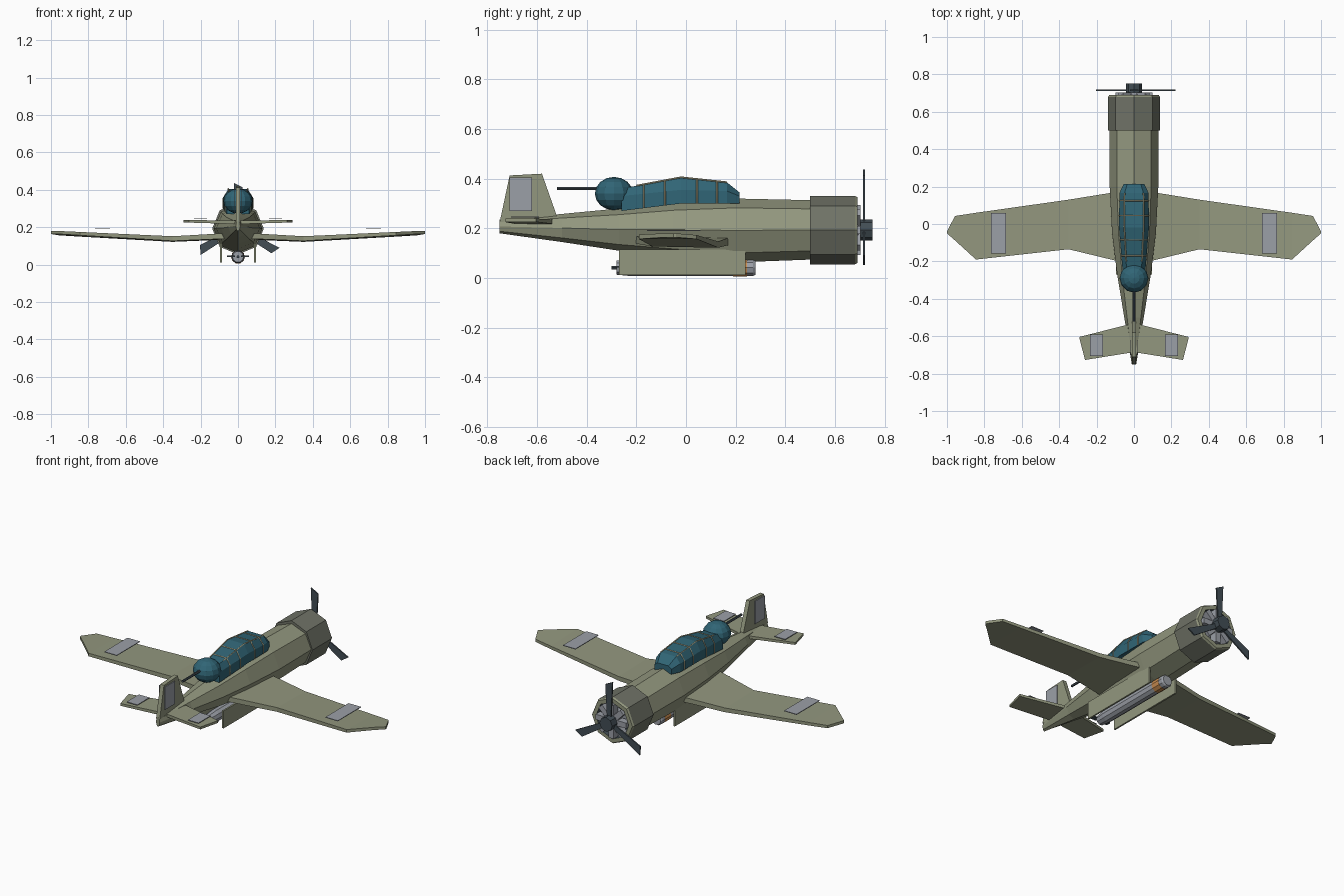
import bpy, bmesh
from math import sin, cos, pi, radians

cube = bpy.data.objects.get("Cube")
if cube:
    bpy.data.objects.remove(cube)


def material(name, rgb):
    m = bpy.data.materials.new(name)
    m.use_nodes = True
    m.diffuse_color = (*rgb, 1)
    m.node_tree.nodes["Principled BSDF"].inputs["Base Color"].default_value = (*rgb, 1)
    return m


OLIVE = material("olive paint", (0.29, 0.31, 0.21))
COWL = material("dark cowl", (0.16, 0.17, 0.135))
GLASS = material("teal glass", (0.03, 0.13, 0.18))
FRAME = material("tan frame", (0.45, 0.42, 0.27))
SLATE = material("dark slate", (0.055, 0.075, 0.09))
GREY = material("pale grey", (0.33, 0.35, 0.39))
ORANGE = material("orange band", (0.60, 0.27, 0.08))


def build(name, verts, faces, *mats, mirror=False):
    mesh = bpy.data.meshes.new(name)
    mesh.from_pydata(verts, [], faces)
    bm = bmesh.new()
    bm.from_mesh(mesh)
    bmesh.ops.recalc_face_normals(bm, faces=bm.faces)
    bm.to_mesh(mesh)
    bm.free()
    for m in mats:
        mesh.materials.append(m)
    ob = bpy.data.objects.new(name, mesh)
    bpy.context.collection.objects.link(ob)
    if mirror:
        ob.modifiers.new("Mirror", "MIRROR")
    return ob


def loft(name, rings, *mats, mirror=False):
    """Skin a row of equal rings and cap both ends."""
    n = len(rings[0])
    verts = [v for r in rings for v in r]
    faces = [(i * n + j, i * n + (j + 1) % n, (i + 1) * n + (j + 1) % n, (i + 1) * n + j)
             for i in range(len(rings) - 1) for j in range(n)]
    faces += [tuple(range(n)), tuple(range(len(verts) - n, len(verts)))]
    return build(name, verts, faces, *mats, mirror=mirror)


def ring(y, rx, rz, zc, n=8):
    return [(rx * cos(2 * pi * k / n), y, zc + rz * sin(2 * pi * k / n)) for k in range(n)]


def turned(name, profile, zc, mat, n=8):
    return loft(name, [ring(y, r, r, zc, n) for y, r in profile], mat)


def prism(name, poly, axis, lo, hi, mat, mirror=False):
    """Extrude a flat outline along one axis."""
    def place(p, t):
        v = list(p)
        v.insert(axis, t)
        return tuple(v)
    return loft(name, [[place(p, lo) for p in poly], [place(p, hi) for p in poly]],
                mat, mirror=mirror)


def rect(a0, a1, b0, b1):
    return [(a0, b0), (a1, b0), (a1, b1), (a0, b1)]


# Fuselage: y, bottom, top, half width
body = [(-0.75, 0.18, 0.235, 0.012), (-0.5, 0.145, 0.258, 0.052), (-0.27, 0.11, 0.28, 0.09),
        (-0.05, 0.085, 0.305, 0.117), (0.2, 0.063, 0.32, 0.13), (0.52, 0.075, 0.313, 0.13)]
loft("fuselage", [ring(y, w, (t - b) / 2, (t + b) / 2) for y, b, t, w in body], OLIVE)

# Hollow cowl with pale lip and dark interior
AXIS = 0.193
cowl = loft("engine_cowl", [ring(y, r, r, AXIS) for y, r in
            [(0.5, 0.138), (0.68, 0.138), (0.69, 0.132), (0.69, 0.108), (0.63, 0.108)]],
            COWL, OLIVE, SLATE)
for f in cowl.data.polygons:
    if f.center.y > 0.683:
        f.material_index = 1
    elif f.center.y > 0.62:
        f.material_index = 2

# Radial engine, spinner and propeller
turned("crankcase", [(0.62, 0.055), (0.695, 0.05)], AXIS, GREY)


def spun(poly, angle):
    c, s = cos(angle), sin(angle)
    return [(x * c - z * s, AXIS + x * s + z * c) for x, z in poly]


for k in range(8):
    prism(f"engine_cylinder_{k + 1}", spun(rect(-0.016, 0.016, 0.03, 0.1), k * pi / 4),
          1, 0.66, 0.702, GREY)
turned("spinner", [(0.69, 0.042), (0.75, 0.042)], AXIS, SLATE)
blade = [(-0.012, 0.03), (0.014, 0.03), (0.025, 0.22), (-0.022, 0.244)]
for k in range(3):
    prism(f"propeller_blade_{k + 1}", spun(blade, radians(120 * k)), 1, 0.712, 0.72, SLATE)


# Wings and tailplane: x, leading y, trailing y, leading top, trailing top, thickness
def surface(name, stations):
    loft(name, [[(x, le, lt), (x, te, tt), (x, te, tt - th), (x, le, lt - th)]
                for x, le, te, lt, tt, th in stations], OLIVE, mirror=True)


surface("wings", [(0.04, 0.18, -0.21, 0.165, 0.17, 0.03), (0.35, 0.13, -0.135, 0.147, 0.152, 0.025),
                  (0.845, 0.06, -0.19, 0.168, 0.175, 0.018), (0.957, 0.043, -0.088, 0.173, 0.18, 0.016),
                  (1.0, -0.04, -0.05, 0.18, 0.18, 0.016)])
surface("tailplane", [(0.0, -0.53, -0.685, 0.235, 0.235, 0.018),
                      (0.294, -0.604, -0.615, 0.24, 0.24, 0.014)][:1] +
        [(0.262, -0.596, -0.727, 0.239, 0.239, 0.014), (0.292, -0.604, -0.61, 0.24, 0.24, 0.014)])
prism("tail_fin", [(-0.75, 0.225), (-0.52, 0.25), (-0.58, 0.42), (-0.71, 0.413)],
      0, -0.012, 0.012, OLIVE)

# Pale marking plates
prism("wing_markings", rect(0.684, 0.765, -0.158, 0.058), 2, 0.19, 0.194, GREY, mirror=True)
prism("tailplane_markings", rect(0.166, 0.235, -0.705, -0.592), 2, 0.244, 0.248, GREY, mirror=True)
prism("fin_markings", rect(-0.71, -0.62, 0.27, 0.405), 0, 0.016, 0.02, GREY, mirror=True)

# Canopy: y, half width, base, shoulder, top
glass = [(-0.26, 0.06, 0.27, 0.33, 0.36), (-0.02, 0.08, 0.30, 0.355, 0.405),
         (0.165, 0.078, 0.30, 0.35, 0.385), (0.215, 0.055, 0.30, 0.33, 0.345)]


def canopy_ring(y):
    for a, b in zip(glass, glass[1:]):
        if a[0] <= y <= b[0]:
            t = (y - a[0]) / (b[0] - a[0])
            w, zb, zs, zt = [p + (q - p) * t for p, q in zip(a[1:], b[1:])]
            half = [(w, zb), (w, zs), (w * 0.65, zt)]
            return [(x, y, z) for x, z in half] + [(-x, y, z) for x, z in reversed(half)]


loft("canopy", [canopy_ring(g[0]) for g in glass], GLASS)


def bar(name, points):
    cu = bpy.data.curves.new(name, "CURVE")
    cu.dimensions = "3D"
    cu.bevel_depth = 0.004
    cu.bevel_resolution = 0
    sp = cu.splines.new("POLY")
    sp.points.add(len(points) - 1)
    for p, co in zip(sp.points, points):
        p.co = (*co, 1)
    cu.materials.append(FRAME)
    ob = bpy.data.objects.new(name, cu)
    bpy.context.collection.objects.link(ob)


for k, y in enumerate((-0.17, -0.085, 0.045, 0.125)):
    bar(f"canopy_hoop_{k + 1}", canopy_ring(y))
for k, corner in enumerate((2, 3)):
    bar(f"canopy_rail_{k + 1}", [canopy_ring(y)[corner] for y in (-0.2, -0.02, 0.165)])

# Rear turret and gun
bm = bmesh.new()
bmesh.ops.create_uvsphere(bm, u_segments=12, v_segments=8, radius=1)
for v in bm.verts:
    v.co = (v.co.x * 0.077, v.co.y * 0.077 - 0.29, v.co.z * 0.067 + 0.34)
mesh = bpy.data.meshes.new("rear_turret")
bm.to_mesh(mesh)
bm.free()
mesh.materials.append(GLASS)
bpy.context.collection.objects.link(bpy.data.objects.new("rear_turret", mesh))
turned("rear_gun", [(-0.52, 0.007), (-0.33, 0.007)], 0.36, SLATE, 6)

# Belly side plates and slung torpedo
prism("belly_plates", rect(-0.27, 0.24, 0.012, 0.115), 0, 0.085, 0.095, OLIVE, mirror=True)
LOW = 0.042
turned("torpedo_body", [(-0.28, 0.03), (-0.22, 0.036), (0.19, 0.036)], LOW, GREY, 10)
turned("torpedo_band", [(0.19, 0.037), (0.245, 0.037)], LOW, ORANGE, 10)
turned("torpedo_nose", [(0.245, 0.036), (0.27, 0.036), (0.28, 0.03)], LOW, GREY, 10)
turned("torpedo_tail_shaft", [(-0.3, 0.008), (-0.28, 0.008)], LOW, SLATE, 6)
prism("torpedo_fins", rect(0.015, 0.06, -0.3, -0.27), 2, LOW, LOW + 0.006, SLATE, mirror=True)
